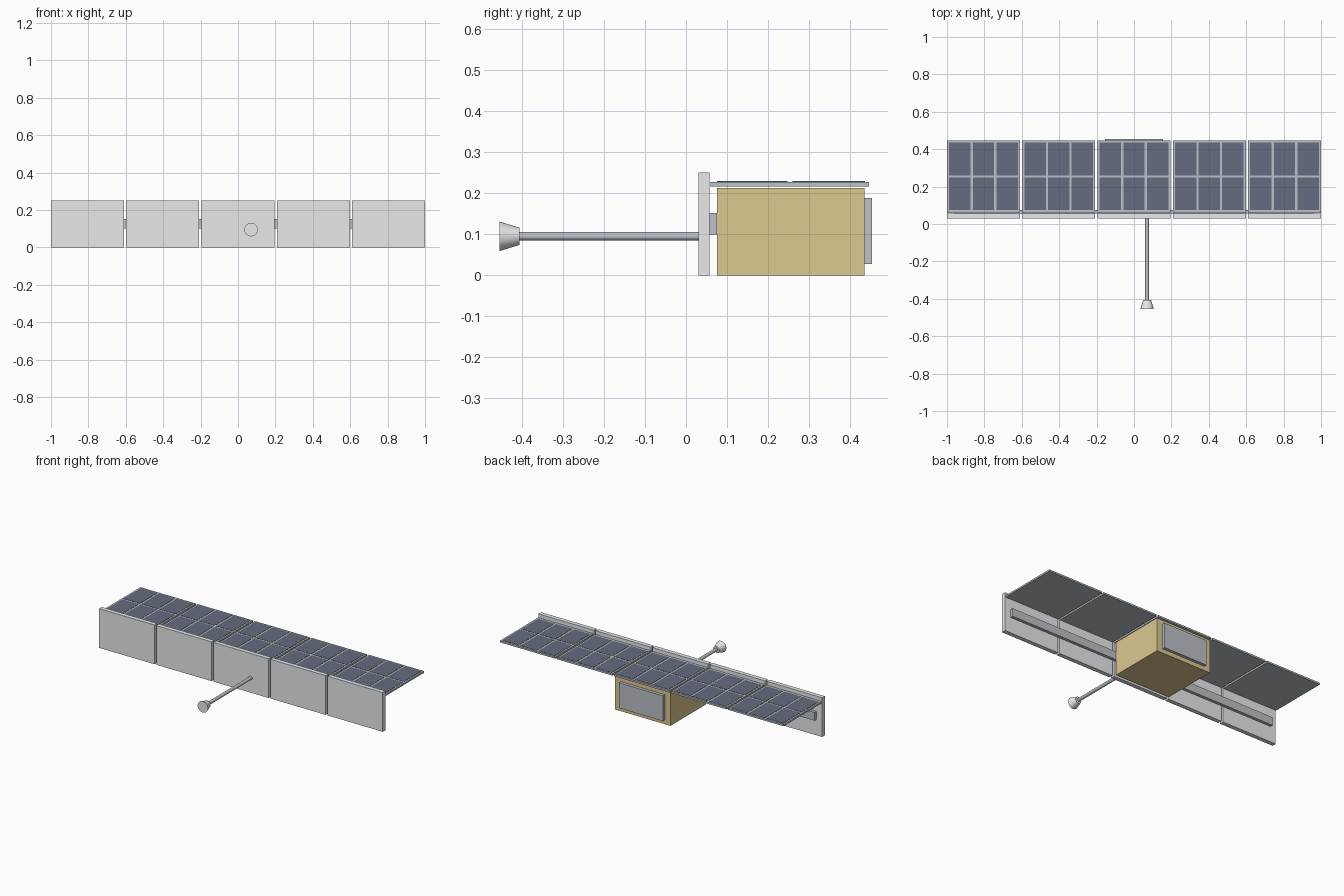
import bpy
import math

if "Cube" in bpy.data.objects:
    bpy.data.objects.remove(bpy.data.objects["Cube"])


def mat(name, color):
    m = bpy.data.materials.new(name)
    m.diffuse_color = (*color, 1)
    m.use_nodes = True
    m.node_tree.nodes["Principled BSDF"].inputs["Base Color"].default_value = m.diffuse_color
    return m


GOLD = mat("gold_foil", (0.72, 0.58, 0.28))
CELL = mat("solar_cell", (0.13, 0.15, 0.21))
PALE = mat("pale_grey", (0.80, 0.82, 0.84))
STEEL = mat("steel_grey", (0.50, 0.54, 0.58))


def box(name, x, y, z, material):
    """Box from (min, max) ranges on each axis."""
    bpy.ops.mesh.primitive_cube_add(
        size=1, location=[(r[0] + r[1]) / 2 for r in (x, y, z)])
    ob = bpy.context.object
    ob.name = name
    ob.scale = [r[1] - r[0] for r in (x, y, z)]
    bpy.ops.object.transform_apply(location=False, rotation=False, scale=True)
    ob.data.materials.append(material)
    return ob


def taper(name, x, z, y0, r0, y1, r1, sides, material):
    """Round part along y, radius r0 at y0 and r1 at y1 (y1 < y0)."""
    bpy.ops.mesh.primitive_cone_add(
        vertices=sides, radius1=r0, radius2=r1, depth=y0 - y1,
        location=(x, (y0 + y1) / 2, z), rotation=(math.radians(90), 0, 0))
    ob = bpy.context.object
    ob.name = name
    ob.data.materials.append(material)
    bpy.ops.object.shade_smooth_by_angle(angle=math.radians(35))
    return ob


PITCH, HALF = 0.4025, 0.195
CELL_X = [(-0.184, -0.069), (-0.057, 0.057), (0.069, 0.184)]
CELL_Y = [(0.076, 0.248), (0.260, 0.436)]

for i in range(5):
    c = (i - 2) * PITCH
    # upright antenna panel
    box(f"antenna_panel_{i}", (c - HALF, c + HALF), (0.03, 0.057), (0, 0.25), PALE)
    # solar panel backing with six raised cells
    box(f"solar_frame_{i}", (c - HALF, c + HALF), (0.06, 0.446), (0.217, 0.228), STEEL)
    for j, cx in enumerate(CELL_X):
        for k, cy in enumerate(CELL_Y):
            box(f"solar_cell_{i}_{j}_{k}", (c + cx[0], c + cx[1]), cy,
                (0.2275, 0.2295), CELL)

# support rail behind the antenna panels
box("support_rail", (-0.96, 0.96), (0.056, 0.0755), (0.10, 0.152), STEEL)

# main body and rear plate
box("body", (-0.195, 0.195), (0.075, 0.435), (0, 0.213), GOLD)
box("rear_plate", (-0.155, 0.155), (0.434, 0.454), (0.027, 0.188), STEEL)

# boom with flared horn
taper("boom", 0.07, 0.095, 0.035, 0.0105, -0.41, 0.0105, 12, STEEL)
taper("horn", 0.07, 0.095, -0.406, 0.021, -0.455, 0.036, 32, PALE)
